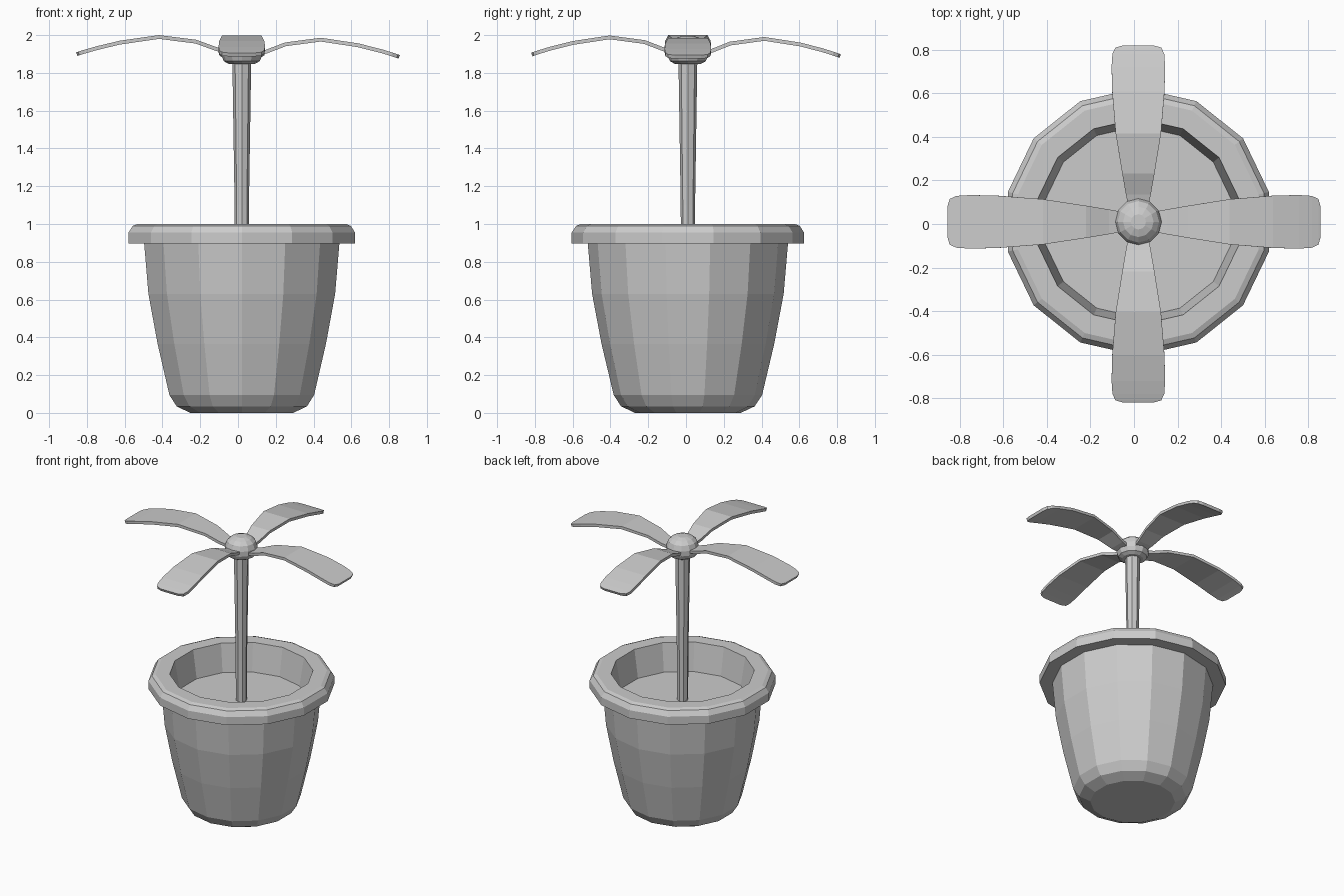
import bpy, bmesh, math
from mathutils import Matrix, Vector

cube = bpy.data.objects.get("Cube")
if cube:
    bpy.data.objects.remove(cube, do_unlink=True)

CENTRE = Vector((0.02, 0.01, 0))

# One plain grey for everything
GREY = (0.6, 0.6, 0.6, 1)
grey = bpy.data.materials.new("plain_grey")
grey.use_nodes = True
grey.diffuse_color = GREY
grey.node_tree.nodes["Principled BSDF"].inputs["Base Color"].default_value = GREY


def add_object(name, bm):
    bmesh.ops.recalc_face_normals(bm, faces=bm.faces)
    mesh = bpy.data.meshes.new(name)
    bm.to_mesh(mesh)
    bm.free()
    mesh.materials.append(grey)
    obj = bpy.data.objects.new(name, mesh)
    obj.location = CENTRE
    bpy.context.collection.objects.link(obj)
    return obj


def lathe(name, profile, sides):
    """Turn an outline of (radius, height) points; both ends are capped."""
    bm = bmesh.new()
    rings = []
    for r, z in profile:
        turns = [math.pi / 2 + math.tau * i / sides for i in range(sides)]
        rings.append([bm.verts.new((r * math.cos(a), r * math.sin(a), z)) for a in turns])
    for low, high in zip(rings, rings[1:]):
        for i in range(sides):
            j = (i + 1) % sides
            bm.faces.new((low[i], low[j], high[j], high[i]))
    bm.faces.new(rings[0])
    bm.faces.new(rings[-1])
    return add_object(name, bm)


def leaf(name, angle, length, lift):
    """Arched paddle leaf: a strip of cross-sections, thickened."""
    # distance along the leaf, height, half width
    sections = [(0.04, 1.905, 0.04), (0.13, 1.927, 0.057), (0.23, 1.965, 0.074),
                (0.42, 1.99, 0.104), (0.62, 1.96, 0.12), (0.74, 1.93, 0.123),
                (0.80, 1.912, 0.119), (0.83, 1.902, 0.105), (0.84, 1.898, 0.07)]
    bm = bmesh.new()
    rows = [[bm.verts.new((d * length / 0.84, s * w, z + lift)) for s in (-1, 1)]
            for d, z, w in sections]
    for a, b in zip(rows, rows[1:]):
        bm.faces.new((a[0], b[0], b[1], a[1]))
    bm.transform(Matrix.Rotation(math.radians(angle), 4, "Z"))
    obj = add_object(name, bm)
    thick = obj.modifiers.new("thickness", "SOLIDIFY")
    thick.thickness = 0.02
    thick.offset = -1


# Pot: base, flared wall, overhanging rim, inner wall and soil floor
lathe("pot", [(0.28, 0), (0.354, 0.035), (0.393, 0.095), (0.457, 0.365), (0.507, 0.63),
              (0.53, 0.897), (0.615, 0.897), (0.615, 0.955), (0.592, 0.99), (0.567, 1.0),
              (0.474, 1.0), (0.44, 0.8)], 14)

# Stem, widening towards the top
lathe("stem", [(0.037, 0.79), (0.038, 1.1), (0.05, 1.87)], 8)

# Rounded hub holding the leaves
lathe("hub", [(0.07, 1.848), (0.095, 1.862), (0.107, 1.89), (0.107, 1.925),
              (0.095, 1.96), (0.07, 1.982), (0.035, 1.994)], 12)

# Four leaves
leaf("leaf_left", 0, 0.837, -0.004)
leaf("leaf_back", 90, 0.81, 0)
leaf("leaf_right", 180, 0.877, 0.01)
leaf("leaf_front", 270, 0.83, 0.008)
